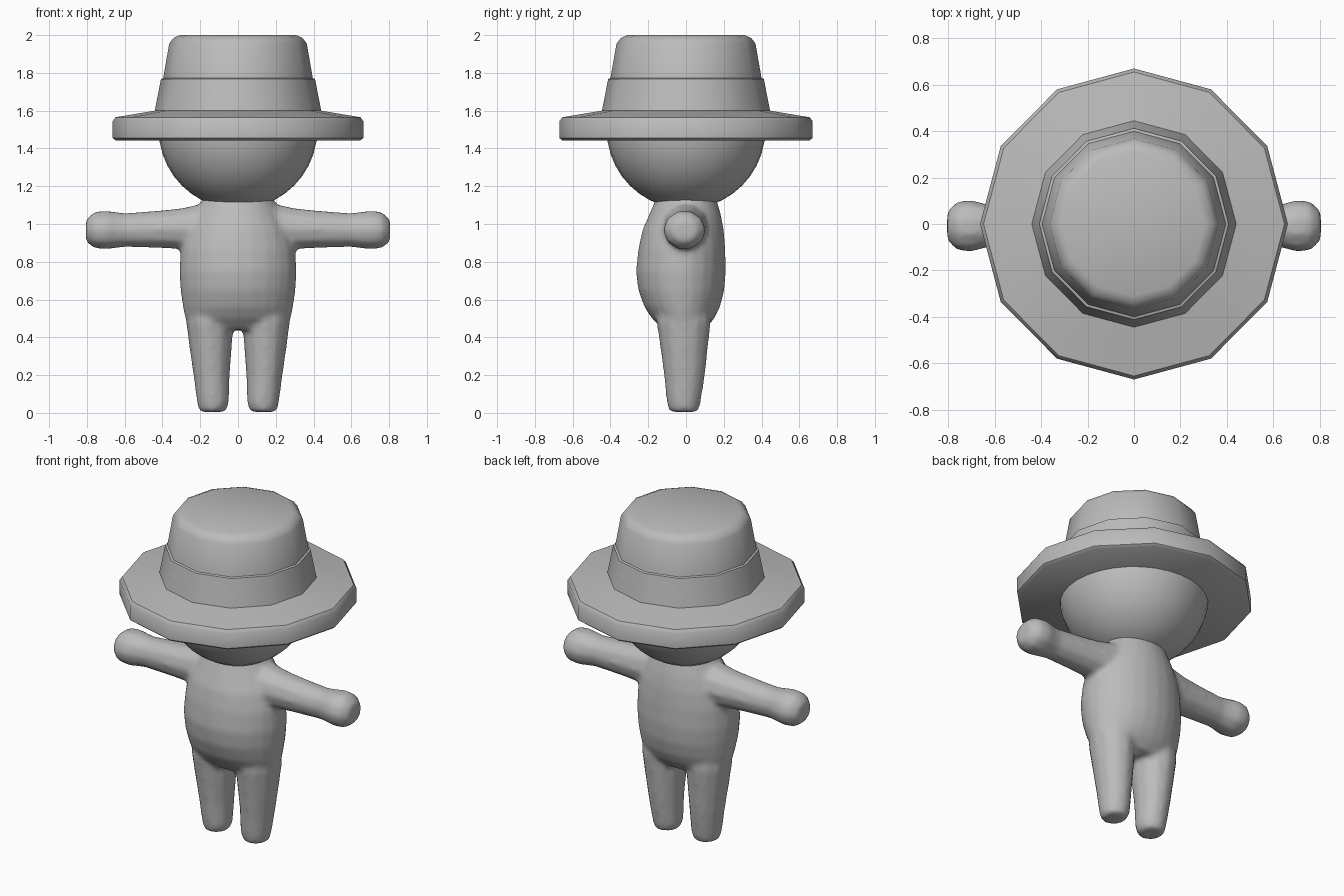
import bpy, bmesh, math
from mathutils import Vector

if "Cube" in bpy.data.objects:
    bpy.data.objects.remove(bpy.data.objects["Cube"], do_unlink=True)

# One plain grey for everything
grey = bpy.data.materials.new("plain_grey")
grey.use_nodes = True
colour = (0.5, 0.5, 0.5, 1)
grey.diffuse_color = colour
grey.node_tree.nodes["Principled BSDF"].inputs["Base Color"].default_value = colour


def loft(bm, rings, sides, along="z", mirror=1):
    """Closed tube through rings of (position, centre a, centre b, radius a, radius b)."""
    loops = []
    for pos, ca, cb, ra, rb in rings:
        loop = []
        for i in range(sides):
            t = math.tau * i / sides
            a, b = ca + ra * math.cos(t), cb + rb * math.sin(t)
            co = Vector((a, b, pos)) if along == "z" else Vector((pos, a, b))
            co.x *= mirror
            loop.append(bm.verts.new(co))
        loops.append(loop)
    for low, high in zip(loops, loops[1:]):
        for i in range(sides):
            j = (i + 1) % sides
            bm.faces.new((low[i], low[j], high[j], high[i]))
    bm.faces.new(loops[0])
    bm.faces.new(loops[-1])


def finish(bm, name, angle):
    bmesh.ops.recalc_face_normals(bm, faces=bm.faces)
    mesh = bpy.data.meshes.new(name)
    bm.to_mesh(mesh)
    bm.free()
    mesh.materials.append(grey)
    obj = bpy.data.objects.new(name, mesh)
    bpy.context.collection.objects.link(obj)
    bpy.ops.object.select_all(action="DESELECT")
    obj.select_set(True)
    bpy.context.view_layer.objects.active = obj
    if angle:
        bpy.ops.object.shade_smooth_by_angle(angle=math.radians(angle))
    else:
        bpy.ops.object.shade_smooth()
    return obj


# Body: torso, legs and arms, blended into one soft skin
torso = [
    (0.44, 0, -0.01, 0.22, 0.11), (0.50, 0, -0.015, 0.28, 0.165),
    (0.56, 0, -0.02, 0.292, 0.2), (0.65, 0, -0.025, 0.305, 0.228),
    (0.75, 0, -0.027, 0.311, 0.238), (0.87, 0, -0.022, 0.303, 0.23),
    (0.97, 0, -0.015, 0.275, 0.215), (1.05, 0, -0.005, 0.235, 0.19),
    (1.12, 0, 0, 0.195, 0.165), (1.17, 0, 0, 0.17, 0.15)]
leg = [
    (0.005, 0.135, -0.012, 0.07, 0.075), (0.05, 0.132, -0.012, 0.085, 0.09),
    (0.2, 0.14, -0.008, 0.097, 0.11), (0.35, 0.145, -0.01, 0.114, 0.128),
    (0.48, 0.15, -0.012, 0.125, 0.145), (0.58, 0.15, -0.015, 0.12, 0.14)]
arm = [
    (0.1, 0, 0.985, 0.13, 0.135), (0.22, -0.003, 0.98, 0.12, 0.125),
    (0.3, -0.005, 0.975, 0.11, 0.112), (0.42, -0.007, 0.972, 0.1, 0.102),
    (0.6, -0.008, 0.968, 0.09, 0.092), (0.655, -0.008, 0.968, 0.1, 0.1),
    (0.7, -0.008, 0.968, 0.115, 0.105), (0.76, -0.008, 0.968, 0.108, 0.1),
    (0.805, -0.008, 0.965, 0.065, 0.06)]
bm = bmesh.new()
loft(bm, torso, 24)
for side in (1, -1):
    loft(bm, leg, 12, mirror=side)
    loft(bm, arm, 10, along="x", mirror=side)
body = finish(bm, "body", None)
remesh = body.modifiers.new("blend", "REMESH")
remesh.mode = "VOXEL"
remesh.voxel_size = 0.015
remesh.use_smooth_shade = True
soften = body.modifiers.new("soften", "SMOOTH")
soften.factor = 0.5
soften.iterations = 7

# Head
bm = bmesh.new()
bmesh.ops.create_uvsphere(bm, u_segments=32, v_segments=20, radius=0.42)
bmesh.ops.translate(bm, verts=bm.verts, vec=(0, 0, 1.5))
finish(bm, "head", None)

# Twelve-sided hat: brim, band and crown in one profile of (radius, height)
profile = [
    (0.655, 1.443), (0.67, 1.455), (0.67, 1.545), (0.655, 1.565),
    (0.445, 1.6), (0.412, 1.768), (0.4, 1.772), (0.368, 1.955),
    (0.345, 1.985), (0.31, 2.0)]
bm = bmesh.new()
loft(bm, [(z, 0, 0, r * 0.99, r) for r, z in profile], 12)
finish(bm, "hat", 40)
